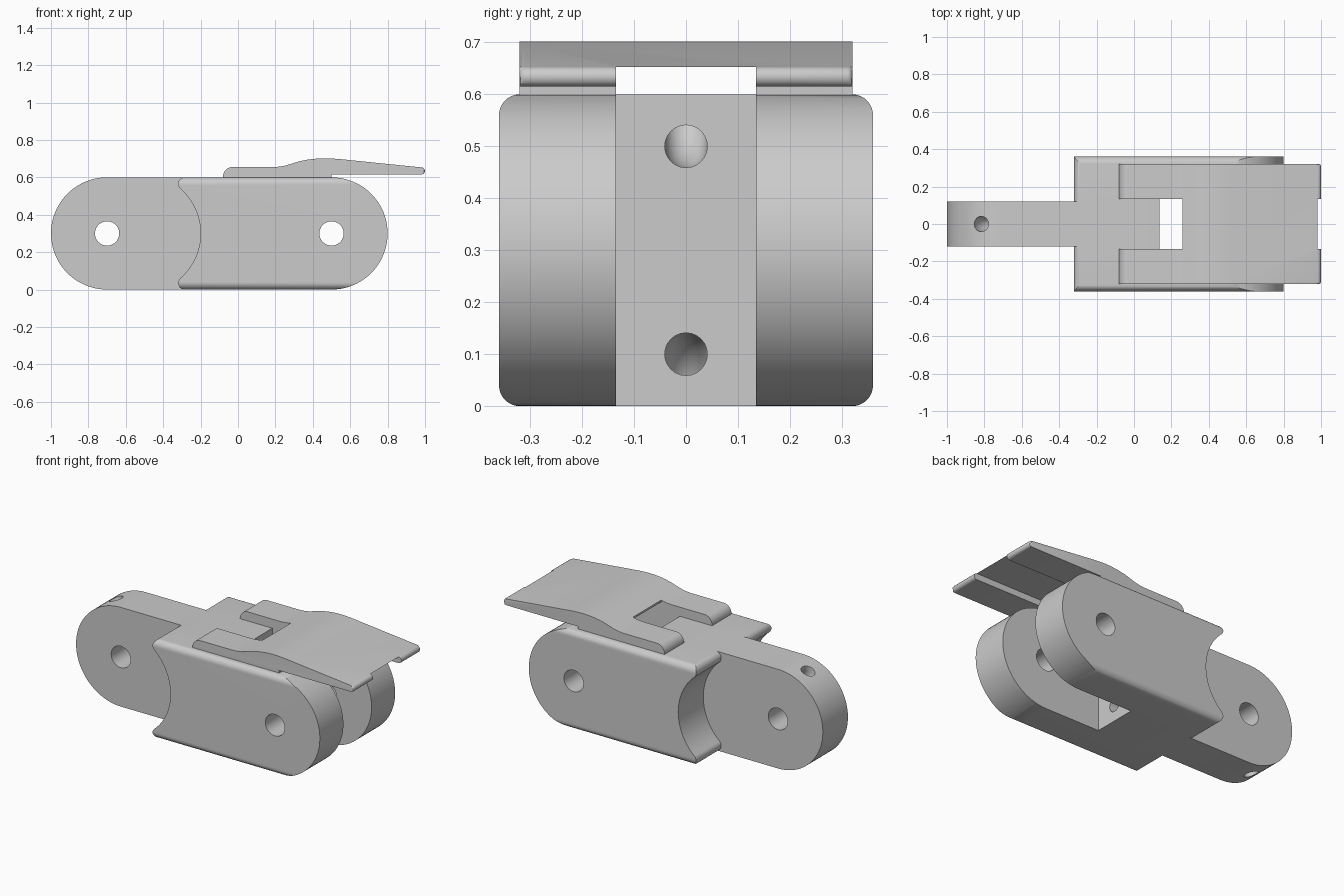
import bpy, bmesh
from math import cos, sin, pi, radians, acos
from mathutils import Vector

if "Cube" in bpy.data.objects:
    bpy.data.objects.remove(bpy.data.objects["Cube"], do_unlink=True)

grey = bpy.data.materials.new("plain grey")
grey.use_nodes = True
grey.diffuse_color = (0.6, 0.6, 0.6, 1)
grey.node_tree.nodes["Principled BSDF"].inputs["Base Color"].default_value = (0.6, 0.6, 0.6, 1)

R = 0.3          # radius of the round ends, half the height
TONGUE_X, FORK_X = -0.7, 0.5


def arc(cx, cz, r, start, end, n):
    """Points on an arc, angles in degrees."""
    steps = [radians(start + (end - start) * i / n) for i in range(n + 1)]
    return [(cx + r * cos(a), cz + r * sin(a)) for a in steps]


def finish(name, bm):
    bmesh.ops.recalc_face_normals(bm, faces=bm.faces)
    mesh = bpy.data.meshes.new(name)
    bm.to_mesh(mesh)
    bm.free()
    mesh.materials.append(grey)
    obj = bpy.data.objects.new(name, mesh)
    bpy.context.collection.objects.link(obj)
    return obj


def prism_mesh(points, axis, low, high):
    """Extrude a 2D profile along x (profile in y, z) or y (profile in x, z)."""
    bm = bmesh.new()
    place = (lambda p, d: (d, p[0], p[1])) if axis == "x" else (lambda p, d: (p[0], d, p[1]))
    rings = [[bm.verts.new(place(p, d)) for p in points] for d in (low, high)]
    bm.faces.new(rings[0])
    bm.faces.new(rings[1])
    for i in range(len(points)):
        j = (i + 1) % len(points)
        bm.faces.new((rings[0][i], rings[0][j], rings[1][j], rings[1][i]))
    return bm


def prism(name, points, axis, low, high):
    return finish(name, prism_mesh(points, axis, low, high))


def tube(name, path, r, n=24):
    """Sweep a circle along a path of (x, z) points."""
    bm = bmesh.new()
    pts = [Vector((x, 0, z)) for x, z in path]
    rings = []
    for i, p in enumerate(pts):
        t = (pts[min(i + 1, len(pts) - 1)] - pts[max(i - 1, 0)]).normalized()
        side = Vector((0, 1, 0))
        up = t.cross(side)
        rings.append([bm.verts.new(p + r * (cos(2 * pi * k / n) * side + sin(2 * pi * k / n) * up))
                      for k in range(n)])
    for a, b in zip(rings, rings[1:]):
        for k in range(n):
            m = (k + 1) % n
            bm.faces.new((a[k], a[m], b[m], b[k]))
    bm.faces.new(rings[0])
    bm.faces.new(rings[-1])
    return finish(name, bm)


def cut(obj, cutter):
    mod = obj.modifiers.new("cut", "BOOLEAN")
    mod.operation = "DIFFERENCE"
    mod.solver = "EXACT"
    mod.object = cutter
    bpy.context.view_layer.objects.active = obj
    bpy.ops.object.modifier_apply(modifier=mod.name)
    bpy.data.objects.remove(cutter, do_unlink=True)


def smooth(obj):
    bpy.ops.object.select_all(action="DESELECT")
    obj.select_set(True)
    bpy.context.view_layer.objects.active = obj
    bpy.ops.object.shade_smooth_by_angle(angle=radians(30))


# Link body: a bar with rounded long edges
f, half = 0.04, 0.36
section = (arc(half - f, f, f, -90, 0, 8) + arc(half - f, 2 * R - f, f, 0, 90, 8)
           + arc(f - half, 2 * R - f, f, 90, 180, 8) + arc(f - half, f, f, 180, 270, 8))
link = prism("link_body", section, "x", -1.1, 0.9)

# Round off both ends
for cx, s in ((TONGUE_X, -1), (FORK_X, 1)):
    curve = [(cx + s * x, z) for x, z in arc(0, R, R, -90, 90, 40)]
    far = cx + s * 0.6
    cut(link, prism("end_cutter", [(cx, -0.1)] + curve + [(cx, 0.7), (far, 0.7), (far, -0.1)],
                    "y", -0.5, 0.5))

# Side pockets that leave the tongue, with a hollow shoulder and rounded tips
tip_x, tip_r, hollow = -0.285, 0.035, 0.3175
hollow_x = -0.2 - hollow
ang = acos((tip_x - hollow_x) / (hollow + tip_r)) * 180 / pi
pocket = ([(-1.2, -0.1), (tip_x, -0.1)]
          + arc(tip_x, tip_r, tip_r, -90, -180 - ang, 12)[:-1]
          + arc(hollow_x, R, hollow, -ang, ang, 28)
          + arc(tip_x, 2 * R - tip_r, tip_r, 180 + ang, 90, 12)[1:]
          + [(tip_x, 0.7), (-1.2, 0.7)])
for low, high in ((0.12, 0.5), (-0.5, -0.12)):
    cut(link, prism("pocket_cutter", pocket, "y", low, high))

# Fork slot
cut(link, prism("slot_cutter", [(0.135, -0.1), (1, -0.1), (1, 0.7), (0.135, 0.7)],
                "y", -0.135, 0.135))

# Pin holes
for x in (TONGUE_X, FORK_X):
    cut(link, prism("pin_cutter", arc(x, R, 0.065, 0, 360, 40)[:-1], "y", -0.5, 0.5))

# Bent channels from the slot to the top and bottom of the tongue
bend = [(0.25, 0.5)] + arc(-0.72, 0.6, 0.1, 270, 180, 10) + [(-0.82, 0.7)]
for path in (bend, [(x, 2 * R - z) for x, z in bend]):
    cut(link, tube("channel_cutter", path, 0.041))
smooth(link)

# Lever clip on top: thin curved plate with a free lip
hump = [(0.54, 0.698), (0.48, 0.702), (0.43, 0.701), (0.38, 0.696), (0.33, 0.686),
        (0.28, 0.671), (0.25, 0.662), (0.22, 0.657), (0.19, 0.655)]
profile = ([(-0.08, 0.59), (0.5, 0.59), (0.5, 0.615)]
           + arc(0.98, 0.634, 0.019, -90, 85, 10) + hump
           + arc(-0.03, 0.605, 0.05, 90, 180, 10))
bm = prism_mesh(profile, "y", -0.32, 0.32)
rim = [e for e in bm.edges
       if abs(e.verts[0].co.y - e.verts[1].co.y) < 1e-5
       and (e.verts[0].co.z + e.verts[1].co.z) / 2 > 0.622]
bmesh.ops.bevel(bm, geom=rim, offset=0.009, segments=3, profile=0.5, affect="EDGES")
clip = finish("lever_clip", bm)

# Window between the clip legs and groove along its underside
cut(clip, prism("window_cutter", [(-0.2, 0.5), (1.1, 0.5), (1.1, 0.653), (0.26, 0.653),
                                  (0.26, 0.8), (-0.2, 0.8)], "y", -0.135, 0.135))
smooth(clip)
